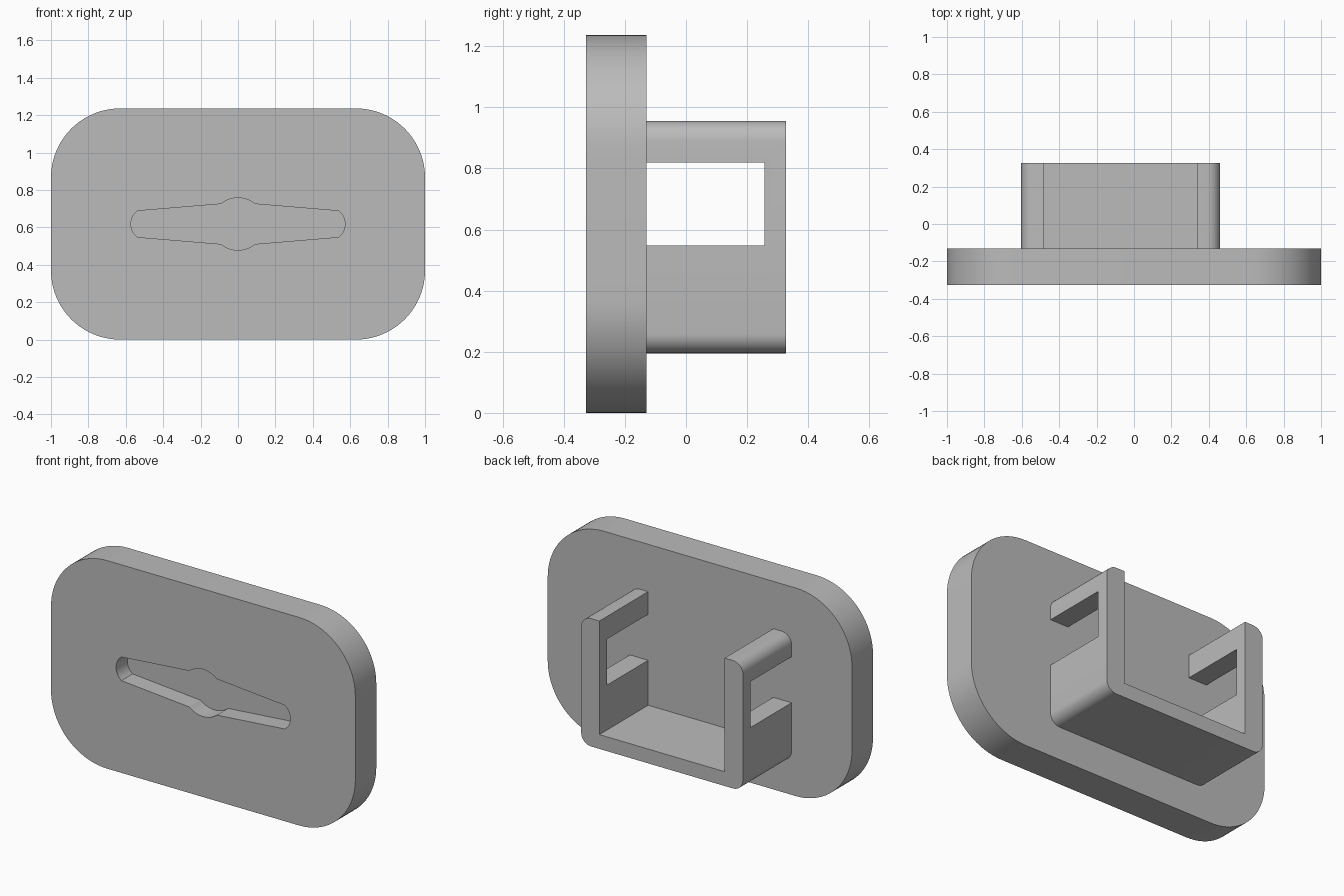
import bpy, bmesh, math

old = bpy.data.objects.get("Cube")
if old:
    bpy.data.objects.remove(old, do_unlink=True)

grey = bpy.data.materials.new("plain grey")
grey.use_nodes = True
COLOR = (0.5, 0.5, 0.5, 1)
grey.diffuse_color = COLOR
grey.node_tree.nodes["Principled BSDF"].inputs["Base Color"].default_value = COLOR

FRONT, PLATE_BACK, BACK = -0.327, -0.13, 0.327
HEIGHT = 1.236
MID = HEIGHT / 2


def arc(cx, cz, r, start, end, n=12):
    """Points on an arc in the xz plane, angles in degrees."""
    angles = [math.radians(start + (end - start) * i / n) for i in range(n + 1)]
    return [(cx + r * math.cos(a), cz + r * math.sin(a)) for a in angles]


def prism(name, outline, y0, y1):
    """Extrude an xz outline from y0 to y1."""
    bm = bmesh.new()
    face = bm.faces.new([bm.verts.new((x, y0, z)) for x, z in outline])
    new = bmesh.ops.extrude_face_region(bm, geom=[face])["geom"]
    verts = [v for v in new if isinstance(v, bmesh.types.BMVert)]
    bmesh.ops.translate(bm, verts=verts, vec=(0, y1 - y0, 0))
    bmesh.ops.recalc_face_normals(bm, faces=bm.faces)
    mesh = bpy.data.meshes.new(name)
    bm.to_mesh(mesh)
    bm.free()
    mesh.materials.append(grey)
    obj = bpy.data.objects.new(name, mesh)
    bpy.context.collection.objects.link(obj)
    return obj


def activate(obj):
    bpy.ops.object.select_all(action="DESELECT")
    obj.select_set(True)
    bpy.context.view_layer.objects.active = obj


def cut(obj, cutter):
    """Subtract the cutter, remove it, then shade with sharp edges kept."""
    mod = obj.modifiers.new("cut", "BOOLEAN")
    mod.operation, mod.solver, mod.object = "DIFFERENCE", "EXACT", cutter
    activate(obj)
    bpy.ops.object.modifier_apply(modifier=mod.name)
    bpy.data.objects.remove(cutter, do_unlink=True)
    activate(obj)
    bpy.ops.object.shade_smooth_by_angle(angle=math.radians(30))


# Rounded face plate
R = 0.37
plate_outline = (arc(1 - R, HEIGHT - R, R, 0, 90, 20) + arc(R - 1, HEIGHT - R, R, 90, 180, 20)
                 + arc(R - 1, R, R, 180, 270, 20) + arc(1 - R, R, R, 270, 360, 20))
plate = prism("face_plate", plate_outline, FRONT, PLATE_BACK)

# Shallow tapered slot with a round middle and round ends
bump = math.degrees(math.atan2(0.107, 0.09))
end = math.degrees(math.asin(0.07 / 0.0875))
slot_half = arc(0.485, MID, 0.0875, 0, end, 6) + arc(0, MID, 0.14, bump, 90, 8)
upper = slot_half + [(-x, z) for x, z in reversed(slot_half[:-1])]
lower = [(x, HEIGHT - z) for x, z in reversed(upper[1:-1])]
cut(plate, prism("slot_cutter", upper + lower, FRONT - 0.1, FRONT + 0.105))

# U-shaped bracket with rounded outer corners
X0, X1, Z0, Z1 = -0.603, 0.46, 0.195, 0.955
WALL, FLOOR, F = 0.12, 0.085, 0.065
u_outline = (arc(X0 + F, Z1 - F, F, 90, 180, 8) + arc(X0 + F, Z0 + F, F, 180, 270, 8)
             + arc(X1 - F, Z0 + F, F, 270, 360, 8) + arc(X1 - F, Z1 - F, F, 0, 90, 8)
             + [(X1 - WALL, Z1), (X1 - WALL, Z0 + FLOOR),
                (X0 + WALL, Z0 + FLOOR), (X0 + WALL, Z1)])
bracket = prism("rear_bracket", u_outline, PLATE_BACK, BACK)

# Side windows through both bracket walls, open toward the plate
window = [(X0 - 0.1, 0.547), (X1 + 0.1, 0.547), (X1 + 0.1, 0.82), (X0 - 0.1, 0.82)]
cut(bracket, prism("window_cutter", window, PLATE_BACK - 0.05, 0.257))
